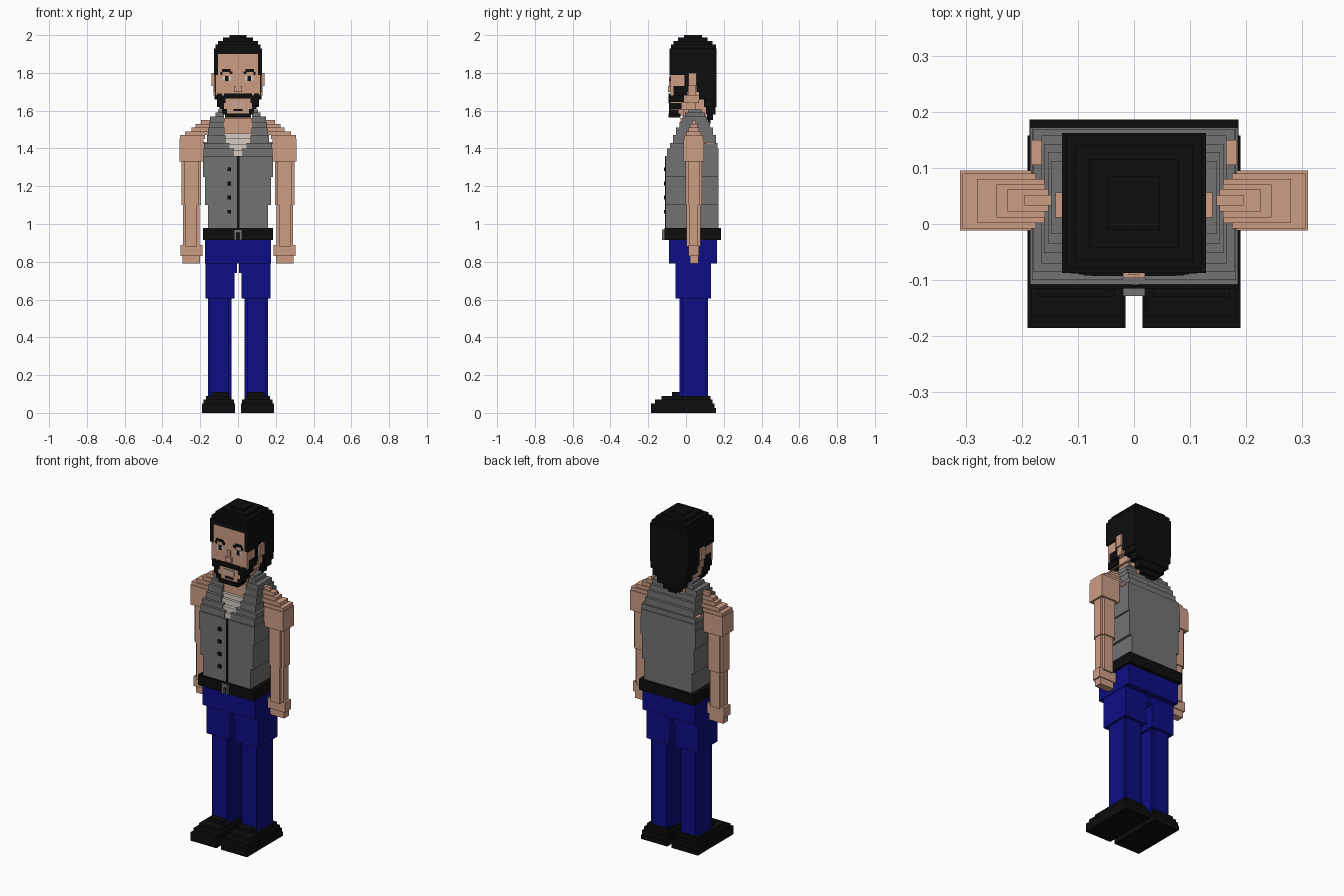
import bpy
import bmesh


def material(name, r, g, b):
    m = bpy.data.materials.new(name)
    m.diffuse_color = (r, g, b, 1)
    return m


BLACK = material("black", 0.004, 0.004, 0.004)
SKIN = material("skin", 0.61, 0.34, 0.235)
GREY = material("vest grey", 0.17, 0.17, 0.17)
BLUE = material("trouser blue", 0.004, 0.004, 0.23)
SHIRT = material("shirt white", 0.66, 0.60, 0.54)
LIP = material("lip pink", 0.60, 0.38, 0.32)


def part(name, mat, boxes, mirror=False):
    """One object from boxes given as (x0, x1, y0, y1, z0, z1)."""
    bm = bmesh.new()
    for x0, x1, y0, y1, z0, z1 in boxes:
        for a, b in ([(x0, x1), (-x1, -x0)] if mirror else [(x0, x1)]):
            verts = bmesh.ops.create_cube(bm, size=1)["verts"]
            for v in verts:
                v.co.x = (a + b) / 2 + v.co.x * (b - a)
                v.co.y = (y0 + y1) / 2 + v.co.y * (y1 - y0)
                v.co.z = (z0 + z1) / 2 + v.co.z * (z1 - z0)
    me = bpy.data.meshes.new(name)
    bm.to_mesh(me)
    bm.free()
    me.materials.append(mat)
    ob = bpy.data.objects.new(name, me)
    bpy.context.collection.objects.link(ob)
    return ob


def rounded(x0, x1, y0, y1, z0, z1, c):
    """Blocky rounded column: two crossed boxes with corner notch c."""
    return [(x0, x1, y0 + c, y1 - c, z0, z1), (x0 + c, x1 - c, y0, y1, z0, z1)]


# Stepped shoes
part("shoes", BLACK, [
    (0.015, 0.19, -0.185, 0.158, 0.0, 0.025),
    (0.015, 0.19, -0.185, 0.15, 0.025, 0.05),
    (0.02, 0.183, -0.165, 0.14, 0.05, 0.07),
    (0.035, 0.17, -0.13, 0.13, 0.07, 0.09),
    (0.05, 0.14, -0.075, 0.10, 0.09, 0.11)], True)

# Trousers
part("lower_legs", BLUE, rounded(0.035, 0.16, -0.035, 0.117, 0.08, 0.62, 0.013), True)
part("thighs", BLUE, [(0.018, 0.172, -0.055, 0.132, 0.605, 0.74),
                      (0.006, 0.172, -0.055, 0.132, 0.74, 0.80)], True)
part("hips", BLUE, [(-0.176, 0.176, -0.09, 0.165, 0.79, 0.92)])

# Belt and buckle
part("belt", BLACK, [(-0.186, 0.186, -0.115, 0.186, 0.915, 0.98)])
part("buckle", GREY, [(-0.02, 0.02, -0.128, -0.11, 0.955, 0.972),
                      (-0.02, -0.008, -0.128, -0.11, 0.915, 0.96),
                      (0.008, 0.02, -0.128, -0.11, 0.915, 0.96)])

# Vest body, then stepped shoulders and collar around the open neck
part("vest", GREY, [(-0.16, 0.16, -0.108, 0.172, 0.975, 1.10),
                    (-0.175, 0.175, -0.108, 0.172, 1.10, 1.25),
                    (-0.185, 0.185, -0.108, 0.172, 1.25, 1.36)])
collar, back = [], []
for z0, z1, xi, xo, y0, y1 in [
        (1.36, 1.40, 0.02, 0.182, -0.10, 0.172), (1.40, 1.43, 0.045, 0.18, -0.085, 0.168),
        (1.43, 1.47, 0.065, 0.165, -0.07, 0.158), (1.47, 1.51, 0.072, 0.16, -0.052, 0.142),
        (1.51, 1.54, 0.074, 0.153, -0.035, 0.128), (1.54, 1.57, 0.074, 0.148, -0.018, 0.112),
        (1.57, 1.59, 0.074, 0.12, -0.006, 0.10), (1.59, 1.605, 0.074, 0.105, 0.01, 0.085)]:
    collar.append((xi, xo, y0, y1, z0, z1))
    if z1 < 1.55:
        back.append((-xi, xi, 0.09, y1, z0, z1))
part("collar", GREY, collar, True)
part("collar_back", GREY, back)
part("vest_opening", BLACK, [(-0.004, 0.008, -0.111, -0.10, 0.98, 1.36)])
part("buttons", BLACK, [(-0.055, -0.036, -0.117, -0.10, z - 0.01, z + 0.01)
                        for z in (1.065, 1.14, 1.215, 1.29)])

# Undershirt in the neckline
part("undershirt", SHIRT, [(-0.02, 0.02, -0.095, 0.09, 1.36, 1.39),
                           (-0.045, 0.045, -0.08, 0.09, 1.38, 1.42),
                           (-0.07, 0.07, -0.06, 0.09, 1.42, 1.455),
                           (-0.072, 0.072, -0.045, 0.09, 1.455, 1.48)])
part("neck", SKIN, [(-0.074, 0.074, -0.03, 0.09, 1.47, 1.56),
                    (-0.068, 0.068, -0.015, 0.105, 1.54, 1.66)])

# Arms: stepped shoulders, columns and hands
part("shoulders", SKIN, [
    (0.183, 0.31, -0.012, 0.095, 1.33, 1.45),
    (0.175, 0.306, -0.008, 0.09, 1.45, 1.47),
    (0.16, 0.28, 0.002, 0.08, 1.47, 1.49),
    (0.15, 0.245, 0.012, 0.07, 1.49, 1.51),
    (0.15, 0.225, 0.022, 0.062, 1.51, 1.53),
    (0.14, 0.195, 0.033, 0.052, 1.53, 1.55),
    (0.14, 0.184, 0.105, 0.15, 1.425, 1.435)], True)
part("arms", SKIN, rounded(0.195, 0.298, -0.002, 0.085, 1.10, 1.335, 0.014)
     + rounded(0.203, 0.292, 0.002, 0.078, 0.88, 1.10, 0.014), True)
part("hands", SKIN, [(0.188, 0.305, 0.012, 0.07, 0.83, 0.89),
                     (0.20, 0.295, 0.02, 0.065, 0.79, 0.83)], True)

# Head: skull, jaw, ears and nose
part("head", SKIN, [(-0.118, 0.118, -0.083, 0.09, 1.68, 1.92),
                    (-0.10, 0.10, -0.083, 0.07, 1.64, 1.68),
                    (-0.085, 0.085, -0.083, 0.05, 1.605, 1.64),
                    (-0.06, 0.06, -0.081, 0.02, 1.575, 1.605)])
part("ears", SKIN, [(0.11, 0.14, 0.012, 0.056, 1.73, 1.80),
                    (0.11, 0.13, 0.012, 0.05, 1.68, 1.73)], True)
part("nose", SKIN, [(-0.01, 0.01, -0.09, -0.08, 1.73, 1.77),
                    (-0.02, 0.02, -0.096, -0.08, 1.70, 1.73)])

# Hair: stepped cap, side panels and long tapering back
part("hair_cap", BLACK, [(-0.128, 0.128, -0.087, 0.162, 1.90, 1.93),
                         (-0.12, 0.12, -0.08, 0.158, 1.93, 1.95),
                         (-0.105, 0.105, -0.065, 0.14, 1.95, 1.97),
                         (-0.08, 0.08, -0.042, 0.115, 1.97, 1.987),
                         (-0.045, 0.045, -0.01, 0.085, 1.987, 2.0)])
part("hair_sides", BLACK, [(0.105, 0.128, -0.087, 0.10, 1.79, 1.90),
                           (0.108, 0.124, -0.008, 0.012, 1.70, 1.79)], True)
part("hair_back", BLACK, [(-0.128, 0.128, 0.055, 0.162, 1.70, 1.90),
                          (-0.125, 0.125, 0.07, 0.162, 1.66, 1.70),
                          (-0.11, 0.11, 0.095, 0.162, 1.62, 1.66),
                          (-0.085, 0.085, 0.105, 0.155, 1.58, 1.62),
                          (-0.055, 0.055, 0.112, 0.142, 1.55, 1.58),
                          (-0.03, 0.03, 0.115, 0.13, 1.53, 1.55)])

# Beard, moustache and chin patch
part("beard", BLACK, [(0.104, 0.122, -0.065, 0.008, 1.68, 1.73),
                      (0.085, 0.112, -0.088, -0.01, 1.645, 1.69),
                      (0.075, 0.098, -0.09, -0.025, 1.61, 1.645),
                      (0.058, 0.085, -0.09, -0.04, 1.585, 1.61)], True)
part("chin_beard", BLACK, [(-0.065, 0.065, -0.092, -0.03, 1.563, 1.585),
                           (-0.025, 0.025, -0.088, -0.08, 1.597, 1.608)])
part("moustache", BLACK, [(-0.075, 0.075, -0.093, -0.08, 1.665, 1.69),
                          (-0.09, -0.065, -0.092, -0.08, 1.64, 1.68),
                          (0.065, 0.09, -0.092, -0.08, 1.64, 1.68)])
part("lips", LIP, [(-0.034, 0.034, -0.088, -0.08, 1.62, 1.65)])

# Brows and eyes
part("eyebrows", BLACK, [(0.04, 0.085, -0.087, -0.08, 1.805, 1.82),
                         (0.028, 0.045, -0.087, -0.08, 1.793, 1.808),
                         (0.082, 0.092, -0.087, -0.08, 1.79, 1.806)], True)
part("eye_whites", SHIRT, [(0.038, 0.082, -0.086, -0.08, 1.76, 1.783)], True)
part("pupils", BLACK, [(0.05, 0.07, -0.088, -0.08, 1.757, 1.783)], True)
